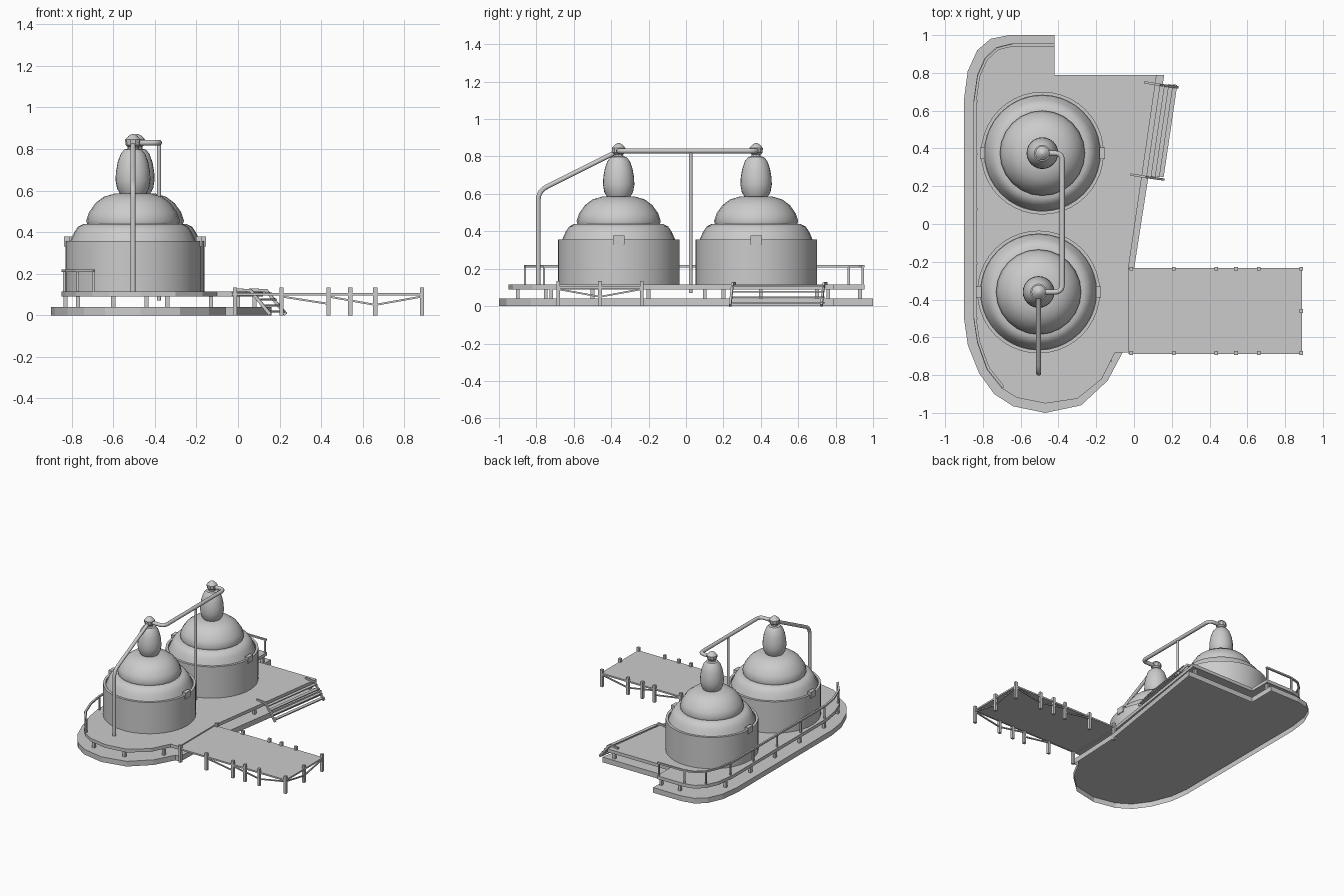
import bpy, bmesh, math
from mathutils import Vector

if "Cube" in bpy.data.objects:
    bpy.data.objects.remove(bpy.data.objects["Cube"])

def finish(name, bm, smooth=None):
    bmesh.ops.recalc_face_normals(bm, faces=bm.faces)
    me = bpy.data.meshes.new(name)
    bm.to_mesh(me)
    bm.free()
    ob = bpy.data.objects.new(name, me)
    bpy.context.collection.objects.link(ob)
    if smooth:
        bpy.ops.object.select_all(action='DESELECT')
        bpy.context.view_layer.objects.active = ob
        ob.select_set(True)
        bpy.ops.object.shade_smooth_by_angle(angle=math.radians(smooth))
    return ob

def slab(name, pts, z0, z1, open_bottom=False):
    bm = bmesh.new()
    lo = [bm.verts.new((x, y, z0)) for x, y in pts]
    hi = [bm.verts.new((x, y, z1)) for x, y in pts]
    n = len(pts)
    for i in range(n):
        j = (i + 1) % n
        bm.faces.new((lo[i], lo[j], hi[j], hi[i]))
    bm.faces.new(hi)
    if not open_bottom:
        bm.faces.new(lo[::-1])
    return finish(name, bm)

def sweep(name, path, w, h=None, sides=4, smooth=None):
    """Sweep a round or rectangular section along a path."""
    h = h or w
    P = [Vector(p) for p in path]
    bm = bmesh.new()
    rings = []
    side = None
    for i, p in enumerate(P):
        a = (p - P[i - 1]).normalized() if i else None
        b = (P[i + 1] - p).normalized() if i < len(P) - 1 else None
        t = ((a or b) + (b or a)).normalized()
        if side is None:
            side = t.cross(Vector((0, 0, 1)))
            if side.length < 1e-3:
                side = Vector((1, 0, 0))
        side = (side - t * side.dot(t)).normalized()
        up = side.cross(t)
        k = math.sqrt(2) if sides == 4 else 1
        ring = []
        for s in range(sides):
            an = 2 * math.pi * (s + .5) / sides
            ring.append(bm.verts.new(p + side * math.cos(an) * w * k / 2 + up * math.sin(an) * h * k / 2))
        rings.append(ring)
    for r0, r1 in zip(rings, rings[1:]):
        for s in range(sides):
            q = (s + 1) % sides
            bm.faces.new((r0[s], r0[q], r1[q], r1[s]))
    bm.faces.new(rings[0])
    bm.faces.new(rings[-1])
    return finish(name, bm, smooth)

def rounded(path, r, n=5):
    """Replace inner corners of a path with curved bends."""
    P = [Vector(p) for p in path]
    out = [P[0]]
    for a, p, b in zip(P, P[1:], P[2:]):
        s, e = p + (a - p).normalized() * r, p + (b - p).normalized() * r
        for i in range(n + 1):
            t = i / n
            out.append(s * (1 - t) ** 2 + p * 2 * t * (1 - t) + e * t * t)
    return out + [P[-1]]

def lathe(name, prof, cx, cy, seg=32, smooth=35):
    bm = bmesh.new()
    rings = [[bm.verts.new((cx + r * math.cos(2 * math.pi * i / seg), cy + r * math.sin(2 * math.pi * i / seg), z))
              for i in range(seg)] for r, z in prof]
    for a, b in zip(rings, rings[1:]):
        for i in range(seg):
            j = (i + 1) % seg
            bm.faces.new((a[i], a[j], b[j], b[i]))
    bm.faces.new(rings[-1])
    return finish(name, bm, smooth)

def post(name, x, y, z0, z1, w=.02):
    return sweep(name, [(x, y, z0), (x, y, z1)], w)

# Foundation: open-bottomed plinth
slab("foundation", [(-.06, -.68), (-.14, -.83), (-.28, -.96), (-.47, -1), (-.64, -.965), (-.74, -.9),
     (-.82, -.79), (-.88, -.64), (-.9, -.5), (-.9, .66), (-.88, .81), (-.83, .92), (-.76, .98),
     (-.66, 1), (-.42, 1), (-.42, .79), (.16, .79), (0, -.24), (-.02, -.68)], 0, .04, True)

# Raised deck on short legs
deck_left = [(-.70, -.87), (-.78, -.77), (-.83, -.63), (-.85, -.5), (-.85, .65), (-.83, .79),
             (-.79, .88), (-.73, .935), (-.65, .955), (-.42, .955)]
slab("deck", [(-.03, -.68), (-.1, -.68), (-.17, -.82), (-.3, -.925), (-.47, -.95), (-.62, -.92)] + deck_left
     + [(-.42, .79), (.12, .79), (-.03, -.24)], .09, .115)
legs = [(-.34, -.9), (-.6, -.9), (-.77, -.75), (-.13, -.72), (-.83, .7), (-.6, .93), (-.44, .93), (.08, .76), (0, .2)]
legs += [(-.83, -.5 + .3 * i) for i in range(4)]
for x, y in legs:
    post("deck_leg", x, y, .04, .09)

# Railing along the left edge
rail = [(x + .008 * (x < -.5), y * .992, .213) for x, y in deck_left]
sweep("handrail", rail, .014, .012)
for x, y in [(-.695, -.86), (-.77, -.76), (-.835, -.5), (-.835, -.21), (-.835, .08), (-.835, .37),
             (-.835, .65), (-.78, .87), (-.65, .945), (-.43, .945)]:
    post("railing_post", x, y, .115, .213, .011)

# Two domed tanks
for cx, cy in [(-.485, .375), (-.505, -.36)]:
    lathe("tank_wall", [(.325, .115), (.325, .357), (.307, .357), (.307, .34), (.28, .34)], cx, cy, 40)
    lathe("lower_dome", [(.306, .345), (.296, .37), (.282, .4), (.265, .425), (.24, .438), (.2, .44)], cx, cy)
    lathe("upper_dome", [(.2, .435), (.22, .437), (.225, .455), (.212, .495), (.18, .54), (.14, .57),
                         (.09, .585), (.05, .587)], cx, cy, 24)
    lathe("bulb", [(.06, .58), (.077, .61), (.084, .65), (.082, .69), (.074, .735), (.06, .775),
                   (.042, .797), (.028, .8)], cx, cy, 24)
    lathe("cap_knob", [(.028, .79), (.025, .81), (.036, .82), (.038, .845), (.022, .862), (.006, .872)], cx, cy, 10)
    for s in (-1, 1):
        x = cx + s * .317
        sweep("wall_bracket", [(x, cy, .33), (x, cy, .378)], .028, .06)

# Overhead pipework
sweep("linking_pipe", rounded([(-.485, .375, .83), (-.38, .375, .83), (-.38, -.36, .83), (-.505, -.36, .83)], .04),
      .028, sides=12, smooth=40)
sweep("down_pipe", rounded([(-.505, -.36, .83), (-.505, -.79, .615), (-.505, -.79, .11)], .05),
      .026, sides=12, smooth=40)
sweep("pipe_support", [(-.38, .025, .83), (-.38, .025, .07)], .02, sides=10, smooth=40)

# Jetty with posts and slack ties
slab("jetty_deck", [(-.03, -.68), (.885, -.68), (.885, -.24), (-.03, -.24)], .096, .106)
for y in (-.683, -.237):
    for x in (-.015, .21, .435, .54, .66, .885):
        post("jetty_post", x, y, 0, .133, .02)
    sweep("jetty_edge", [(-.03, y, .1), (.885, y, .1)], .01, .012)
    for tie in ([(.21, .09), (.435, .055)], [(.435, .09), (.66, .05), (.885, .09)]):
        sweep("jetty_tie", [(x, y, z) for x, z in tie], .009)
post("jetty_post", .885, -.46, 0, .133)
sweep("jetty_edge", [(.885, -.68, .1), (.885, -.24, .1)], .01, .012)
sweep("jetty_tie", [(.885, -.68, .09), (.885, -.46, .05), (.885, -.24, .09)], .009)

# Stairs off the slanted side
for x, y in [(-.02, .262), (.055, .75)]:
    sweep("stair_stringer", [(x, y, .12), (x + .08, y - .013, .12), (x + .175, y - .026, .004)], .012, .016)
for k in range(4):
    x, z = .078 + .022 * k, .105 - .029 * k
    sweep("stair_tread", [(x, .25, z), (x + .072, .738, z)], .026, .008)
